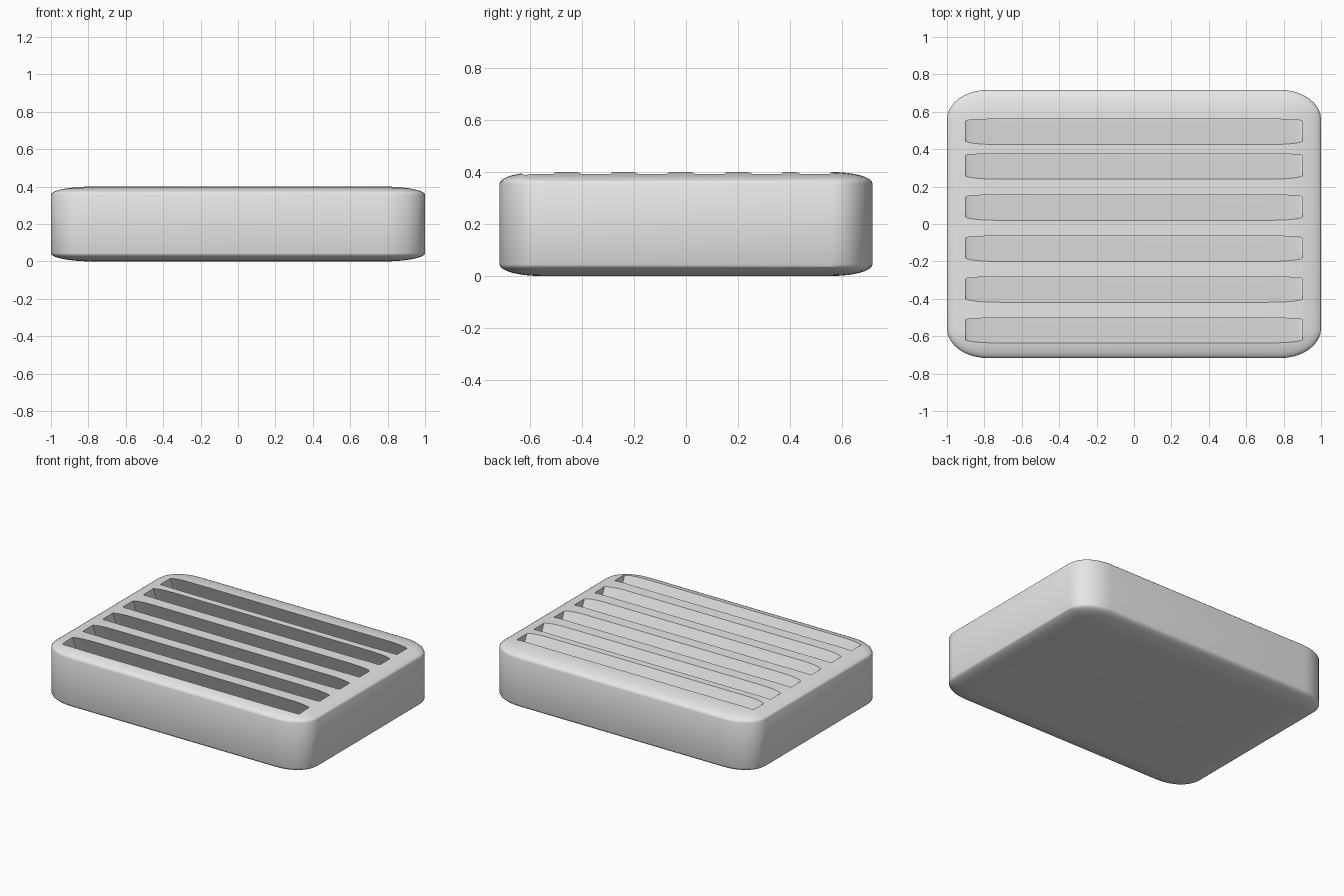
import bpy, bmesh, math
from mathutils import Matrix

default = bpy.data.objects.get("Cube")
if default:
    bpy.data.objects.remove(default, do_unlink=True)

grey = bpy.data.materials.new("light_grey")
grey.use_nodes = True
colour = (0.8, 0.8, 0.8, 1)
grey.diffuse_color = colour
grey.node_tree.nodes["Principled BSDF"].inputs["Base Color"].default_value = colour


def add_rounded_block(bm, size, matrix):
    """Bevel a unit cube first, then stretch it, so the rounding stretches too."""
    block = bmesh.new()
    bmesh.ops.create_cube(block, size=1)
    bmesh.ops.bevel(block, geom=block.edges[:], offset=0.11, segments=8,
                    profile=0.5, affect='EDGES')
    block.transform(matrix @ Matrix.Diagonal((*size, 1)))
    temp = bpy.data.meshes.new("temp")
    block.to_mesh(temp)
    block.free()
    bm.from_mesh(temp)
    bpy.data.meshes.remove(temp)


def make_object(name, bm):
    mesh = bpy.data.meshes.new(name)
    bm.to_mesh(mesh)
    bm.free()
    mesh.materials.append(grey)
    obj = bpy.data.objects.new(name, mesh)
    bpy.context.collection.objects.link(obj)
    return obj


# Main rounded tray
height = 0.4
bm = bmesh.new()
add_rounded_block(bm, (2, 1.435, height), Matrix.Translation((0, 0, height / 2)))
tray = make_object("slotted_tray", bm)

# Slanted slots, leaning towards the back as they go down
tilt = math.radians(24)
depth, above, width = 0.345, 0.2, 0.137
bm = bmesh.new()
for y in (-0.57, -0.35, -0.132, 0.088, 0.308, 0.493):
    place = (Matrix.Translation((0, y, height)) @ Matrix.Rotation(tilt, 4, 'X')
             @ Matrix.Translation((0, 0, (above - depth) / 2)))
    add_rounded_block(bm, (1.8, width * math.cos(tilt), above + depth), place)
cutter = make_object("slot_cutter", bm)
cutter.hide_render = True

cut = tray.modifiers.new("slots", 'BOOLEAN')
cut.operation = 'DIFFERENCE'
cut.solver = 'EXACT'
cut.object = cutter
bpy.ops.object.select_all(action='DESELECT')
bpy.context.view_layer.objects.active = tray
tray.select_set(True)
bpy.ops.object.modifier_apply(modifier=cut.name)
bpy.data.objects.remove(cutter, do_unlink=True)
bpy.ops.object.shade_smooth_by_angle(angle=math.radians(30))
